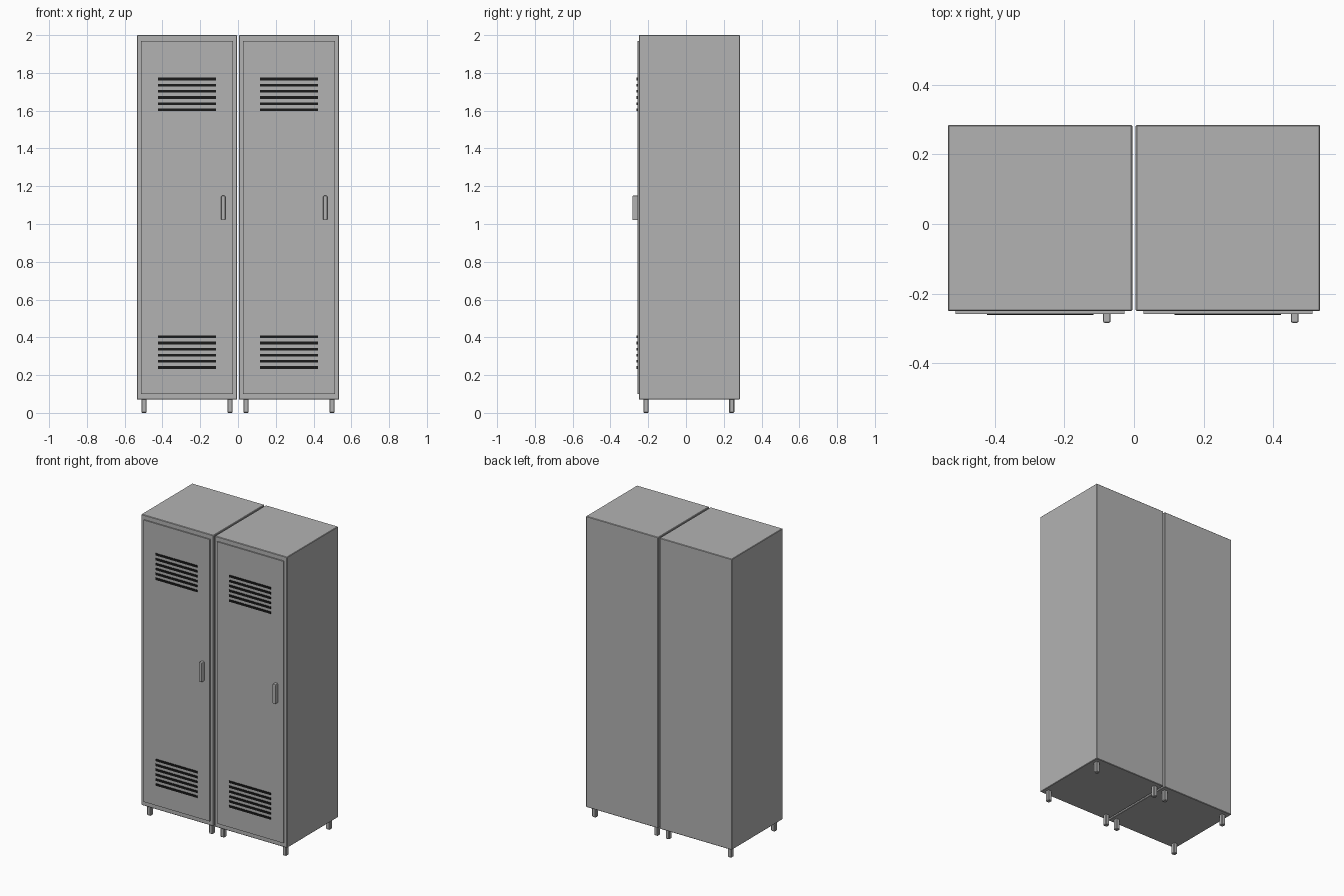
import bpy

if "Cube" in bpy.data.objects:
    bpy.data.objects.remove(bpy.data.objects["Cube"], do_unlink=True)


def material(name, value):
    mat = bpy.data.materials.new(name)
    mat.use_nodes = True
    colour = (value, value, value, 1)
    mat.diffuse_color = colour
    mat.node_tree.nodes["Principled BSDF"].inputs["Base Color"].default_value = colour
    return mat


STEEL = material("grey steel", 0.45)
DARK = material("dark vent", 0.01)


def box(name, x, y, z, mat, bevel=0, segments=1):
    """Box from (low, high) ranges on each axis."""
    bpy.ops.mesh.primitive_cube_add(size=1, location=[sum(r) / 2 for r in (x, y, z)])
    ob = bpy.context.object
    ob.name = name
    ob.scale = [r[1] - r[0] for r in (x, y, z)]
    bpy.ops.object.transform_apply(location=False, rotation=False, scale=True)
    ob.data.materials.append(mat)
    if bevel:
        mod = ob.modifiers.new("soft edges", "BEVEL")
        mod.width = bevel
        mod.segments = segments
    return ob


def locker(side, cx):
    # Cabinet and door
    box(side + "_cabinet", (cx - 0.265, cx + 0.265), (-0.25, 0.285), (0.07, 2.0), STEEL, 0.003)
    box(side + "_door", (cx - 0.243, cx + 0.243), (-0.258, -0.245), (0.1, 1.97), STEEL)

    # Handle near the opening edge
    box(side + "_handle", (cx + 0.181, cx + 0.203), (-0.284, -0.25), (1.02, 1.15), STEEL, 0.005, 2)

    # Two banks of vent slots
    for bank, base in (("lower", 0.24), ("upper", 1.605)):
        for i in range(6):
            z = base + i * 0.0325
            box(f"{side}_{bank}_vent_{i + 1}", (cx - 0.153, cx + 0.153),
                (-0.262, -0.25), (z - 0.007, z + 0.007), DARK)

    # Feet with chamfered corners
    for end, y in (("front", -0.212), ("back", 0.242)):
        for hand, dx in (("right", -0.228), ("left", 0.228)):
            x = cx + dx
            box(f"{side}_{end}_{hand}_foot", (x - 0.014, x + 0.014),
                (y - 0.014, y + 0.014), (0, 0.075), STEEL, 0.004)


for side, cx in (("right", -0.27), ("left", 0.27)):
    locker(side, cx)
